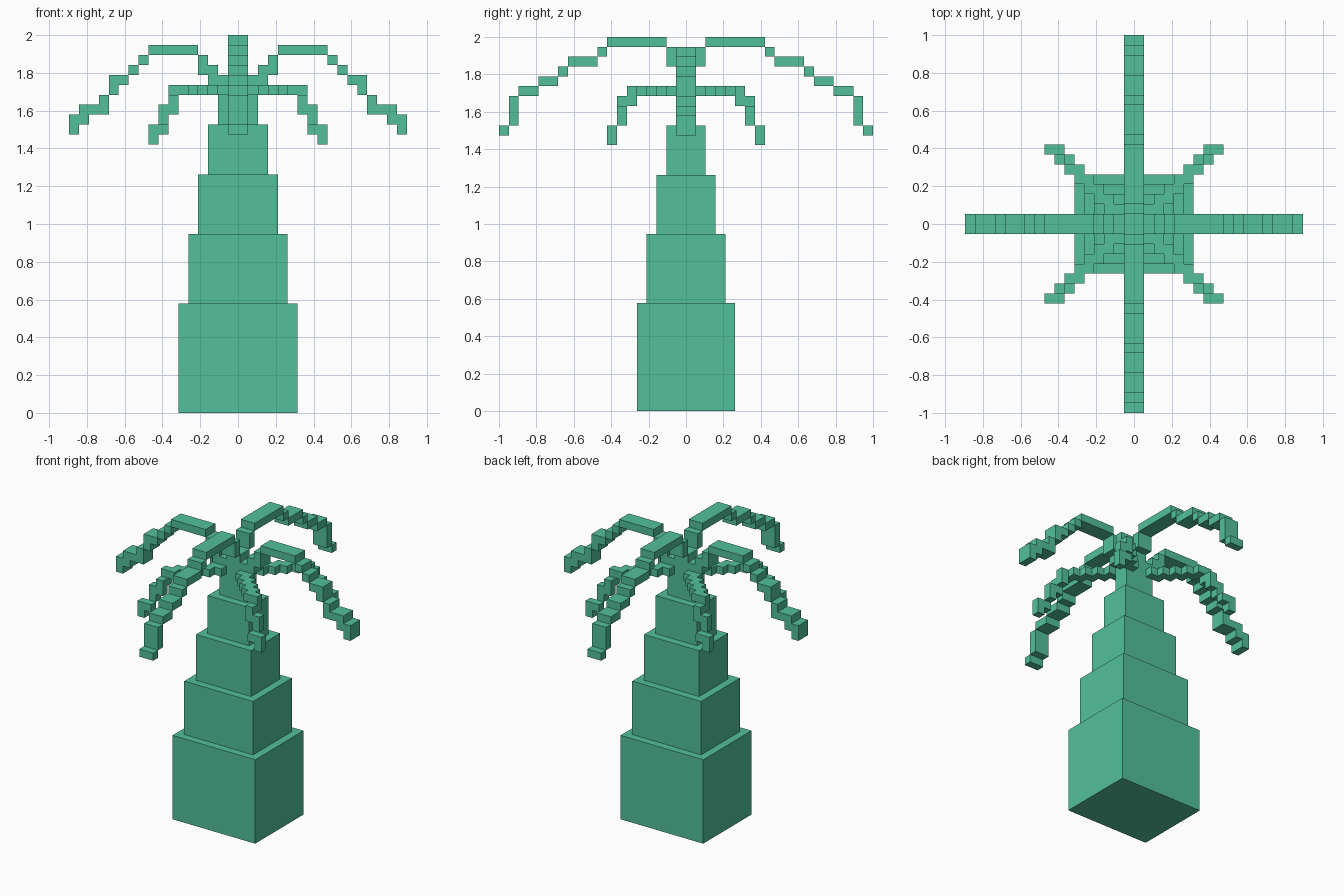
import bpy
import bmesh
from mathutils import Matrix, Vector

cube = bpy.data.objects.get("Cube")
if cube:
    bpy.data.objects.remove(cube, do_unlink=True)

U = 2 / 38  # size of one block

green = bpy.data.materials.new("palm green")
green.use_nodes = True
colour = (0.084, 0.53, 0.33, 1)
green.diffuse_color = colour
bsdf = green.node_tree.nodes["Principled BSDF"]
bsdf.inputs["Base Color"].default_value = colour
bsdf.inputs["Roughness"].default_value = 0.8


def blocks(name, boxes, mirror=(False, False)):
    """One object from boxes (x0, x1, y0, y1, z0, z1) in block units."""
    bm = bmesh.new()
    for x0, x1, y0, y1, z0, z1 in boxes:
        centre = Vector((x0 + x1, y0 + y1, z0 + z1)) * U / 2
        size = Vector((x1 - x0, y1 - y0, z1 - z0)) * U
        bmesh.ops.create_cube(
            bm, size=1, matrix=Matrix.Translation(centre) @ Matrix.Diagonal(size.to_4d()))
    mesh = bpy.data.meshes.new(name)
    bm.to_mesh(mesh)
    bm.free()
    mesh.materials.append(green)
    obj = bpy.data.objects.new(name, mesh)
    bpy.context.collection.objects.link(obj)
    if any(mirror):
        mod = obj.modifiers.new("Mirror", 'MIRROR')
        mod.use_axis = (mirror[0], mirror[1], False)
        mod.use_mirror_merge = False
    return obj


# Trunk: stacked tiers, each narrower and shorter than the one below
z = 0
for i, height in enumerate((11, 7, 6, 5, 4)):
    hx, hy = 6 - i, 5 - i
    blocks(f"trunk_tier_{i + 1}", [(-hx, hx, -hy, hy, z, z + height)])
    z += height

# Crown core where the long fronds meet
blocks("crown_core", [(-1, 1, -1, 1, 33, 35)])

# Side fronds: (start, end, bottom, top) along x
side = [(1, 2, 33, 34), (2, 3, 33, 35), (3, 4, 34, 36), (4, 9, 36, 37),
        (9, 10, 35, 36), (10, 11, 34, 35), (11, 12, 33, 34), (12, 13, 32, 34),
        (13, 14, 30, 32), (14, 15, 30, 31), (15, 16, 29, 31), (16, 17, 28, 30)]
blocks("side_fronds", [(a, b, -1, 1, lo, hi) for a, b, lo, hi in side], (True, False))

# Front and back fronds: the same layout along y
front = [(1, 2, 35, 37), (2, 8, 37, 38), (8, 9, 36, 37), (9, 12, 35, 36),
         (12, 13, 34, 35), (13, 15, 33, 34), (15, 17, 32, 33),
         (17, 18, 29, 32), (18, 19, 28, 29)]
blocks("front_back_fronds", [(-1, 1, a, b, lo, hi) for a, b, lo, hi in front], (False, True))

# Corner fronds: flat diagonal stair, then a drooping tip
corner = [(i, i + 2, i, i + 1, 32, 33) for i in range(1, 5)]
corner += [(5, 6, 5, 6, 32, 33), (6, 7, 5, 6, 31, 33), (6, 7, 6, 7, 30, 32),
           (7, 8, 6, 7, 29, 31), (7, 8, 7, 8, 28, 29), (8, 9, 7, 8, 27, 29)]
blocks("corner_fronds", corner, (True, True))
